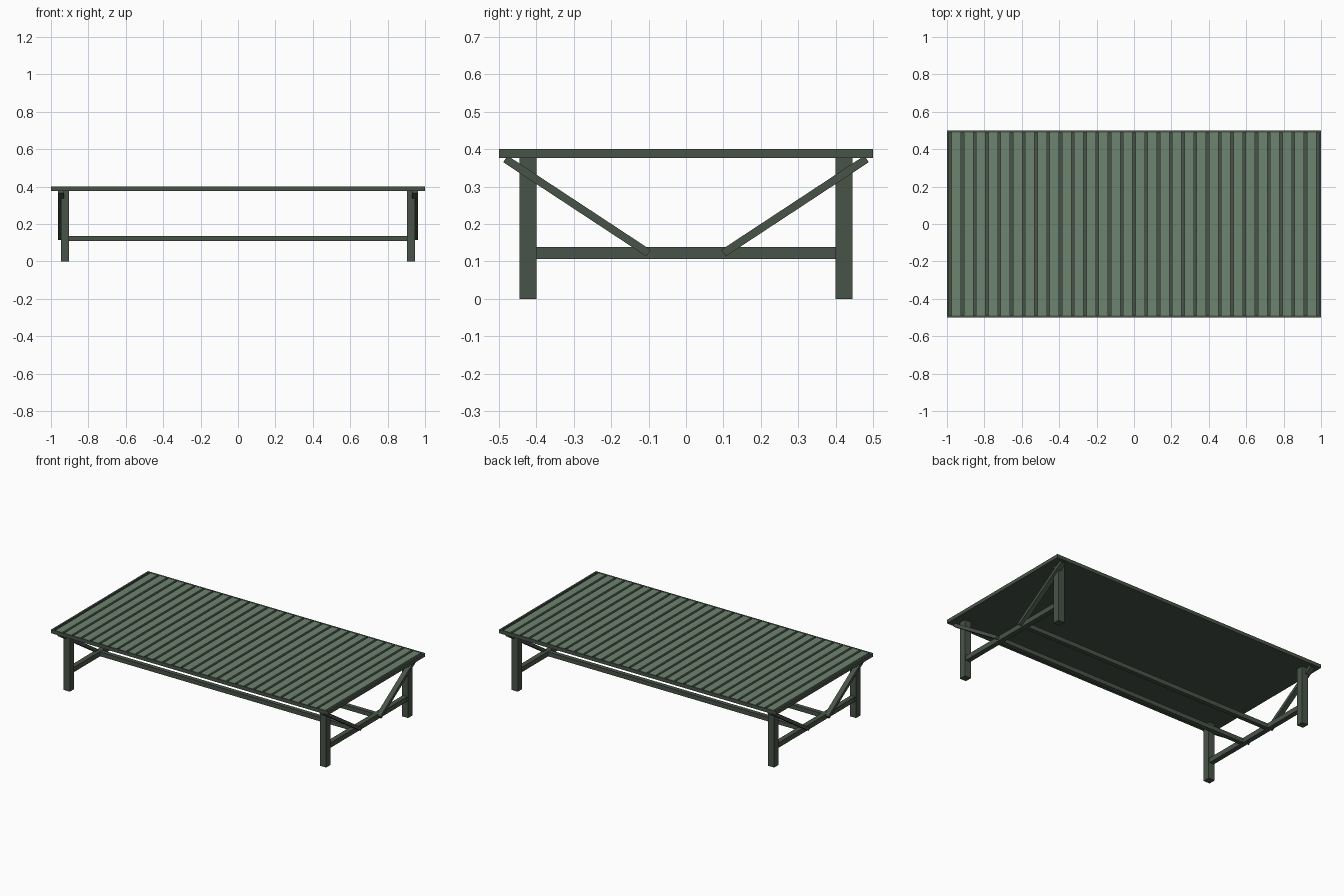
import bpy
from math import atan2, hypot

if "Cube" in bpy.data.objects:
    bpy.data.objects.remove(bpy.data.objects["Cube"])


def material(name, rgb):
    m = bpy.data.materials.new(name)
    m.diffuse_color = (*rgb, 1)
    m.use_nodes = True
    m.node_tree.nodes["Principled BSDF"].inputs["Base Color"].default_value = m.diffuse_color
    return m


DARK = material("dark_green", (0.066, 0.088, 0.064))
LIGHT = material("light_green", (0.155, 0.23, 0.16))


def box(name, centre, size, mat=DARK, tilt=0):
    bpy.ops.mesh.primitive_cube_add(size=1, location=centre)
    ob = bpy.context.object
    ob.name = name
    ob.scale = size
    bpy.ops.object.transform_apply(location=False, rotation=False, scale=True)
    ob.rotation_euler.x = tilt
    ob.data.materials.append(mat)
    return ob


# Table top: backing panel and edge frame
TOP, UNDER, EDGE = 0.4, 0.377, 0.012
mid, thick = (TOP + UNDER) / 2, TOP - UNDER
box("top_panel", (0, 0, UNDER + 0.006), (2 - 2 * EDGE, 1 - 2 * EDGE, 0.012))
for s in (-1, 1):
    box("long_edge", (0, s * (0.5 - EDGE / 2), mid), (2, EDGE, thick))
    box("short_edge", (s * (1 - EDGE / 2), 0, mid), (EDGE, 1 - 2 * EDGE, thick))

# Slats across the top
COUNT, PITCH = 30, 0.0655
for i in range(COUNT):
    x = (i - (COUNT - 1) / 2) * PITCH
    box("slat", (x, 0, 0.393), (0.05, 1 - 2 * EDGE, 0.012), LIGHT)

# Legs, end stretchers and diagonal braces
y0, z0, y1, z1 = 0.1, 0.122, 0.483, 0.374
for sx in (-1, 1):
    box("end_stretcher", (sx * 0.925, 0, 0.122), (0.032, 0.8, 0.032))
    for sy in (-1, 1):
        box("leg", (sx * 0.925, sy * 0.4225, UNDER / 2), (0.045, 0.045, UNDER))
        box("brace", (sx * 0.946, sy * (y0 + y1) / 2, (z0 + z1) / 2),
            (0.032, hypot(y1 - y0, z1 - z0), 0.021),
            tilt=sy * atan2(z1 - z0, y1 - y0))

# Long stretchers
for sy in (-1, 1):
    box("long_stretcher", (0, sy * 0.112, 0.122), (1.82, 0.028, 0.028))
